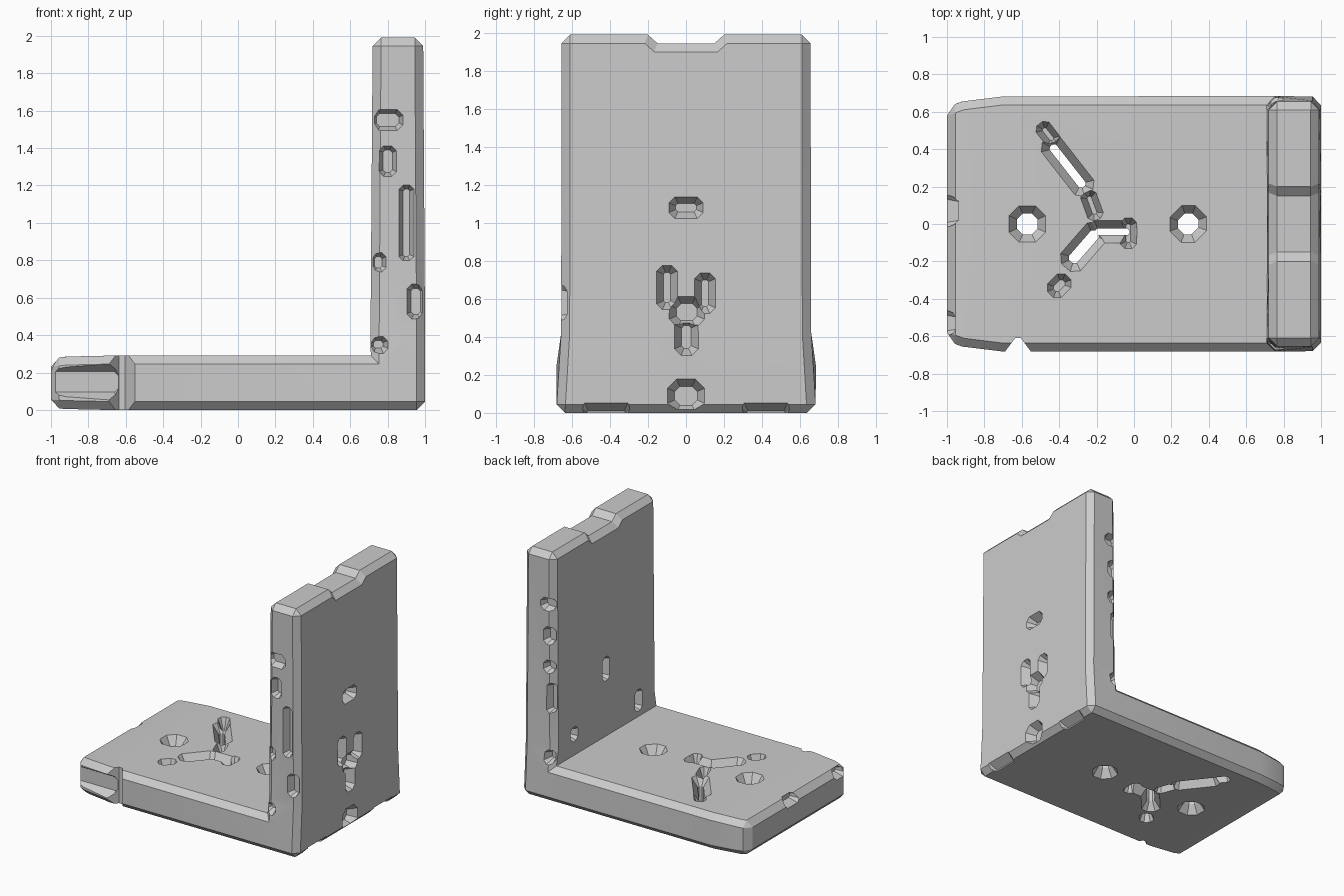
import bpy, bmesh, math
from mathutils import Vector

if "Cube" in bpy.data.objects:
    bpy.data.objects.remove(bpy.data.objects["Cube"])


def make_object(name, bm):
    bmesh.ops.recalc_face_normals(bm, faces=bm.faces)
    mesh = bpy.data.meshes.new(name)
    bm.to_mesh(mesh)
    bm.free()
    obj = bpy.data.objects.new(name, mesh)
    bpy.context.collection.objects.link(obj)
    return obj


# L-shaped slab: inner x, inner z, outer x, outer z, half width
SECTIONS = [
    (-1, .275, -1, .01, .625), (-.92, .285, -.92, .005, .655),
    (-.7, .29, -.7, 0, .682), (.71, .29, 1, 0, .682),
    (.71, .42, 1, .42, .657), (.72, 1.99, .99, 1.99, .655),
]


def build_slab():
    bm = bmesh.new()
    inner, outer = [], []
    for i, (xi, zi, xo, zo, w) in enumerate(SECTIONS):
        # the top rim dips in the middle
        dip = .045 if i == len(SECTIONS) - 1 else 0
        ys = [-w, -.2, -.15, .15, .2, w]
        drops = [0, 0, dip, dip, 0, 0]
        inner.append([bm.verts.new((xi, y, zi - d)) for y, d in zip(ys, drops)])
        outer.append([bm.verts.new((xo, y, zo - d)) for y, d in zip(ys, drops)])
    for i in range(len(SECTIONS) - 1):
        for sheet in (inner, outer):
            for j in range(5):
                bm.faces.new((sheet[i][j], sheet[i][j + 1],
                              sheet[i + 1][j + 1], sheet[i + 1][j]))
        for j in (0, 5):
            bm.faces.new((inner[i][j], outer[i][j],
                          outer[i + 1][j], inner[i + 1][j]))
    for i in (0, -1):
        for j in range(5):
            bm.faces.new((inner[i][j], inner[i][j + 1],
                          outer[i][j + 1], outer[i][j]))
    bmesh.ops.recalc_face_normals(bm, faces=bm.faces)
    # chamfer only the outward sharp edges
    sharp = [e for e in bm.edges if e.calc_face_angle_signed(0) > 1]
    bmesh.ops.bevel(bm, geom=sharp, offset=.045, offset_type='OFFSET',
                    segments=1, affect='EDGES', clamp_overlap=True)
    return make_object("chipped_corner_slab", bm)


def to_world(axis, u, v, d):
    return {'x': (d, u, v), 'y': (u, d, v), 'z': (u, v, d)}[axis]


def carve(target, axis, u, v, a, b, levels, angle=0):
    """Cut an eight-sided flared pit; levels are (depth, widening)."""
    bm = bmesh.new()
    rings = []
    ca, sa = math.cos(math.radians(angle)), math.sin(math.radians(angle))
    for d, grow in levels:
        p, q = a + grow, b + grow
        c = min(p, q) * .55
        outline = [(p, c - q), (p, q - c), (p - c, q), (c - p, q),
                   (-p, q - c), (-p, c - q), (c - p, -q), (p - c, -q)]
        rings.append([bm.verts.new(to_world(
            axis, u + s * ca - t * sa, v + s * sa + t * ca, d))
            for s, t in outline])
    for low, high in zip(rings, rings[1:]):
        for k in range(8):
            n = (k + 1) % 8
            bm.faces.new((low[k], low[n], high[n], high[k]))
    bm.faces.new(rings[0])
    bm.faces.new(rings[-1])
    cutter = make_object("pit_cutter", bm)
    mod = target.modifiers.new("carve", 'BOOLEAN')
    mod.operation = 'DIFFERENCE'
    mod.solver = 'EXACT'
    mod.object = cutter
    bpy.context.view_layer.objects.active = target
    bpy.ops.object.modifier_apply(modifier=mod.name)
    bpy.data.objects.remove(cutter)


slab = build_slab()

# Holes and cracks right through the floor
THROUGH = [(-.02, .055), (.07, 0), (.22, 0), (.311, .055)]
for x, y, a, b, turn in [
    (-.57, 0, .055, .055, 0), (.29, 0, .055, .052, 45),
    (-.355, .31, .14, .022, -52), (-.115, -.042, .09, .018, 0),
    (-.268, -.122, .105, .028, 49),
]:
    carve(slab, 'z', x, y, a, b, THROUGH, turn)

# Blind ends of the cracks, on both floor faces
for x, y, a, b, turn in [(-.46, .48, .04, .012, -52), (-.225, .1, .05, .012, -70),
                         (-.4, -.33, .035, .02, 45), (-.03, -.05, .012, .05, 0)]:
    carve(slab, 'z', x, y, a, b, [(.313, .04), (.2, 0)], turn)
    carve(slab, 'z', x, y, a, b, [(-.023, .04), (.1, 0)], turn)

# Pits in the outer wall face
for y, z, a, b in [(0, 1.08, .055, .022), (-.1, .66, .018, .08),
                   (.1, .63, .018, .07), (.004, .53, .055, .045),
                   (.002, .4, .025, .06), (0, .09, .06, .05)]:
    carve(slab, 'x', y, z, a, b, [(1.025, .05), (.925, 0)])

# Worn lower outer edge
for side in (-1, 1):
    carve(slab, 'x', side * .42, 0, .1, .01, [(1.03, .06), (.93, 0)])

# Pits in the inner wall face
for y, z, a, b in [(0, .83, .02, .07), (-.41, .42, .02, .06), (.41, .46, .02, .03)]:
    carve(slab, 'x', y, z, a, b, [(.69, .035), (.77, 0)])

# Chips along the front and back edges of the wall
for x, z, a, b in [(.8, 1.55, .06, .035), (.8, 1.33, .025, .06),
                   (.9, 1.0, .018, .18), (.95, .58, .025, .07),
                   (.75, .79, .02, .03), (.75, .35, .025, .02)]:
    carve(slab, 'y', x, z, a, b, [(-.7, .04), (-.6, 0)])
for x, z, a, b in [(.77, 1.58, .045, .03), (.76, 1.33, .03, .05),
                   (.76, 1.08, .03, .03), (.74, .83, .02, .1), (.75, .36, .02, .03)]:
    carve(slab, 'y', x, z, a, b, [(.7, .04), (.6, 0)])

# Broken front corner and free end of the floor
carve(slab, 'y', -.85, .15, .22, .055, [(-.73, .07), (-.615, 0)])
carve(slab, 'y', -.62, .151, .015, .2, [(-.73, .09), (-.61, 0)])
for y, z, a, b in [(.07, .26, .06, .02), (-.53, .25, .04, .02)]:
    carve(slab, 'x', y, z, a, b, [(-1.03, .04), (-.93, 0)])

# Plain grey stone
stone = bpy.data.materials.new("grey_stone")
stone.use_nodes = True
colour = (.6, .6, .6, 1)
stone.diffuse_color = colour
stone.node_tree.nodes["Principled BSDF"].inputs["Base Color"].default_value = colour
slab.data.materials.clear()
slab.data.materials.append(stone)
for poly in slab.data.polygons:
    poly.material_index = 0

bpy.ops.object.select_all(action='DESELECT')
slab.select_set(True)
bpy.context.view_layer.objects.active = slab
bpy.ops.object.shade_smooth_by_angle(angle=math.radians(20))
